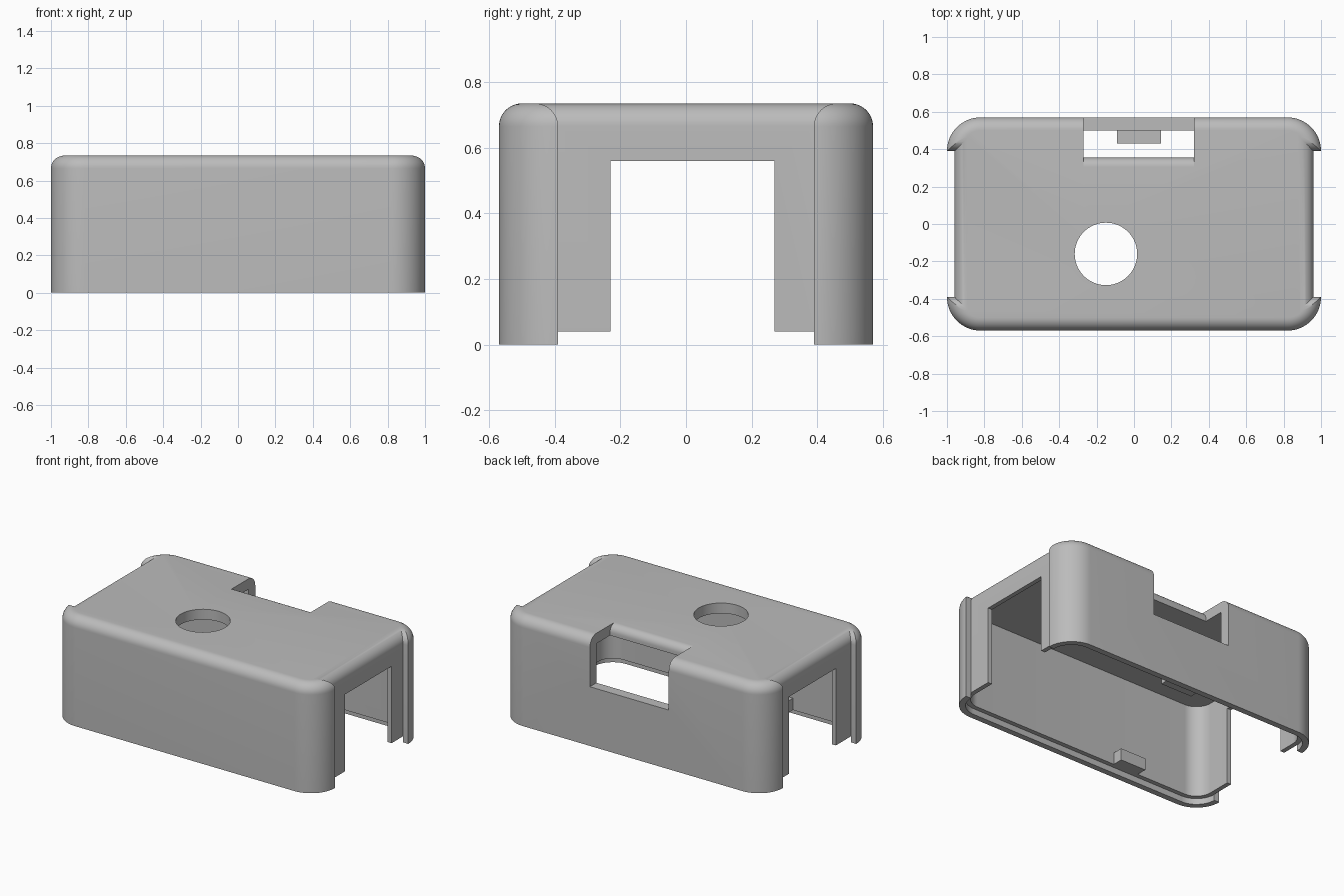
import bpy, bmesh
from math import sin, cos, asin, pi, radians
from mathutils import Matrix

cube = bpy.data.objects.get("Cube")
if cube:
    bpy.data.objects.remove(cube, do_unlink=True)

HALF_X, HALF_Y, HEIGHT = 1.0, 0.57, 0.735
CORNER, FILLET, WALL, LIP = 0.18, 0.07, 0.07, 0.04

grey = bpy.data.materials.new("plain grey")
grey.use_nodes = True
grey.diffuse_color = (0.5, 0.5, 0.5, 1)
grey.node_tree.nodes["Principled BSDF"].inputs["Base Color"].default_value = (0.5, 0.5, 0.5, 1)


def loft(name, rings):
    """Closed solid through rings of equal point count."""
    bm = bmesh.new()
    loops = [[bm.verts.new(p) for p in ring] for ring in rings]
    n = len(loops[0])
    for low, high in zip(loops, loops[1:]):
        for i in range(n):
            j = (i + 1) % n
            bm.faces.new((low[i], low[j], high[j], high[i]))
    bm.faces.new(loops[0][::-1])
    bm.faces.new(loops[-1])
    bmesh.ops.recalc_face_normals(bm, faces=bm.faces)
    mesh = bpy.data.meshes.new(name)
    bm.to_mesh(mesh)
    bm.free()
    mesh.materials.append(grey)
    obj = bpy.data.objects.new(name, mesh)
    bpy.context.collection.objects.link(obj)
    return obj


def mirrored(quarter):
    """Complete a loop from its +x +y quarter."""
    half = quarter + [(-x, y) for x, y in reversed(quarter)]
    return half + [(-x, -y) for x, y in half]


def cover_outline(d):
    """Outer outline with recessed ends, moved inward by d."""
    r, step = CORNER - d, HALF_Y - CORNER
    start = asin(d / r)
    pts = [(HALF_X - LIP - d, step + d)]
    for i in range(17):
        a = start + (pi / 2 - start) * i / 16
        pts.append((HALF_X - CORNER + r * cos(a), step + r * sin(a)))
    return mirrored(pts)


def inner_outline(d, extra=0):
    r = CORNER - d
    arc = [i * pi / 32 for i in range(17)]
    return mirrored([(HALF_X - CORNER + extra + r * cos(a),
                      HALF_Y - CORNER + r * sin(a)) for a in arc])


def at_height(loop, z):
    return [(x, y, z) for x, y in loop]


def prism(name, loop, z0, z1):
    return loft(name, [at_height(loop, z0), at_height(loop, z1)])


def box(name, x0, x1, y0, y1, z0, z1):
    return prism(name, [(x0, y0), (x1, y0), (x1, y1), (x0, y1)], z0, z1)


# Outer body with rounded top edges
rings = [at_height(cover_outline(0), 0)]
for i in range(11):
    t = i / 10 * pi / 2
    rings.append(at_height(cover_outline(FILLET * (1 - cos(t))),
                           HEIGHT - FILLET + FILLET * sin(t)))
cover = loft("cover_shell", rings)

# Cavity, stepped rim and end openings
cutters = [
    prism("cavity_cutter", inner_outline(WALL), -0.1, HEIGHT - WALL),
    prism("rim_cutter", inner_outline(LIP, 0.001), -0.1, LIP),
    box("end_opening_cutter", -1.2, 1.2, -0.23, 0.27, -0.1, 0.56),
]

# Round hole in the top
circle = [(-0.15 + 0.167 * cos(i * pi / 32), -0.16 + 0.167 * sin(i * pi / 32))
          for i in range(64)]
cutters.append(prism("hole_cutter", circle, 0.5, 0.9))

# Rear notch, rounded where it meets the top
edge, r = 0.355, 0.05
profile = [(0.8, 0.4), (edge, 0.4)]
for i in range(9):
    a = i / 8 * pi / 2
    profile.append((edge - r + r * cos(a), HEIGHT - r + r * sin(a)))
profile += [(edge - r, 0.9), (0.8, 0.9)]
cutters.append(loft("notch_cutter", [[(x, y, z) for y, z in profile]
                                     for x in (-0.27, 0.32)]))

bpy.context.view_layer.objects.active = cover
for cutter in cutters:
    cutter.hide_render = True
    mod = cover.modifiers.new("cut", "BOOLEAN")
    mod.operation = "DIFFERENCE"
    mod.solver = "EXACT"
    mod.object = cutter
    bpy.ops.object.modifier_apply(modifier=mod.name)
for cutter in cutters:
    bpy.data.objects.remove(cutter, do_unlink=True)

# Smooth the rounded edges, keep the rest crisp
bpy.ops.object.select_all(action="DESELECT")
cover.select_set(True)
bpy.ops.object.shade_smooth_by_angle(angle=radians(30))

# Snap tabs inside the long walls
box("rear_tab", -0.09, 0.145, 0.43, 0.51, 0.04, 0.12)
box("front_tab", -0.45, -0.26, -0.51, -0.43, 0.04, 0.12)
